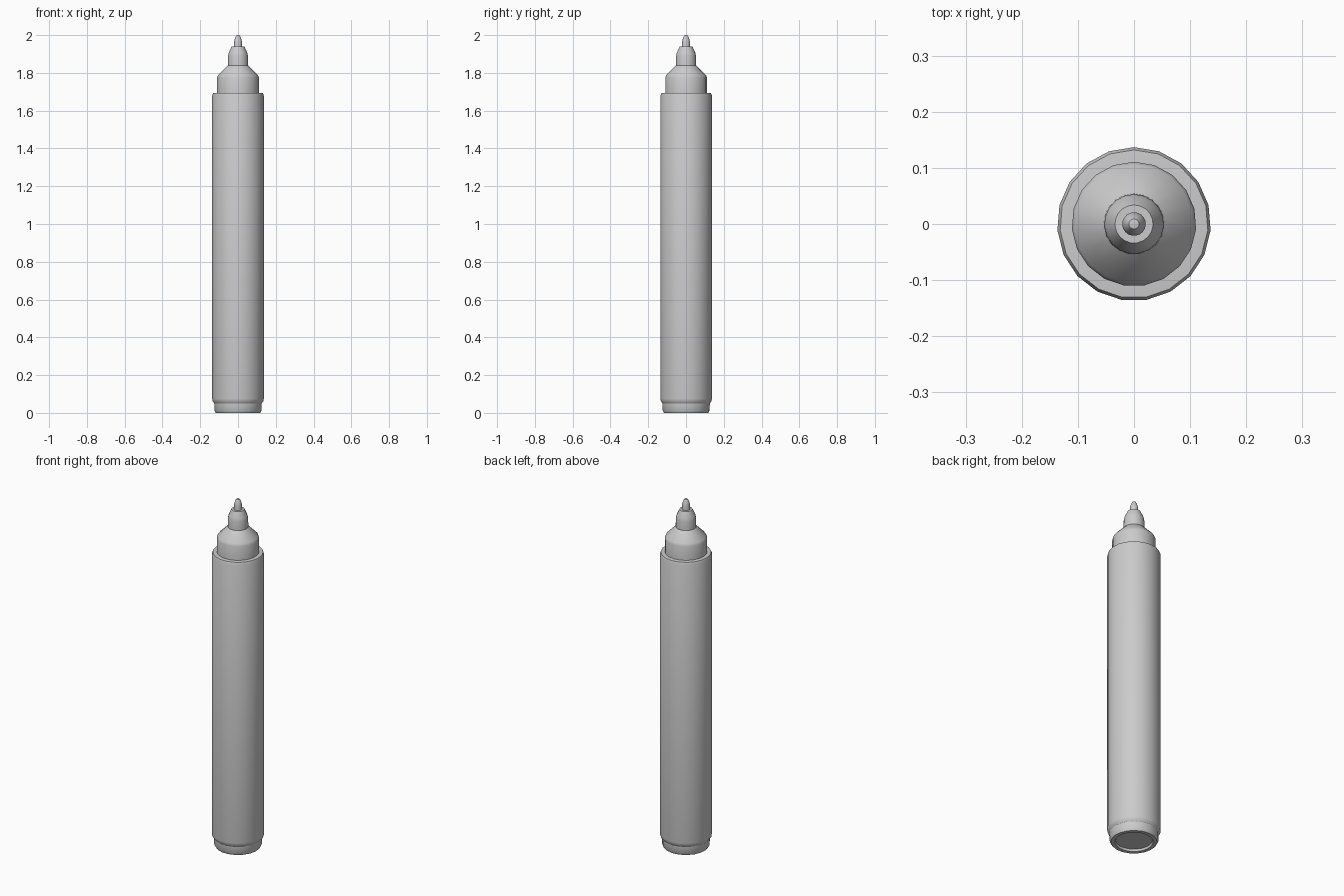
import bpy, math

if "Cube" in bpy.data.objects:
    bpy.data.objects.remove(bpy.data.objects["Cube"])

SIDES = 19

def lathe(name, profile):
    """Revolve (radius, z) points around z; radius 0 makes a pole."""
    verts, faces, rings = [], [], []
    for r, z in profile:
        start = len(verts)
        if r == 0:
            verts.append((0, 0, z))
            rings.append([start] * SIDES)
        else:
            for i in range(SIDES):
                a = math.pi / 2 + 2 * math.pi * i / SIDES
                verts.append((r * math.cos(a), r * math.sin(a), z))
            rings.append(list(range(start, start + SIDES)))
    for lo, hi in zip(rings, rings[1:]):
        for i in range(SIDES):
            j = (i + 1) % SIDES
            faces.append(tuple(dict.fromkeys((lo[i], lo[j], hi[j], hi[i]))))
    mesh = bpy.data.meshes.new(name)
    mesh.from_pydata(verts, [], faces)
    obj = bpy.data.objects.new(name, mesh)
    bpy.context.collection.objects.link(obj)
    bpy.ops.object.select_all(action='DESELECT')
    obj.select_set(True)
    bpy.context.view_layer.objects.active = obj
    bpy.ops.object.shade_smooth_by_angle(angle=math.radians(35))
    return obj

# Barrel with recessed end plug and rounded top rim
lathe("barrel", [(0, 0.012), (0.094, 0.012), (0.098, 0.0), (0.118, 0.0),
                 (0.125, 0.012), (0.126, 0.05), (0.135, 0.062), (0.137, 0.075),
                 (0.137, 1.68), (0.132, 1.693), (0.109, 1.695), (0, 1.695)])

# Stepped collar and nib holder
lathe("nib_holder", [(0, 1.68), (0.111, 1.68), (0.111, 1.775), (0.106, 1.788),
                     (0.054, 1.84), (0.053, 1.89), (0.049, 1.907),
                     (0.034, 1.94), (0, 1.94)])

# Writing tip
lathe("nib", [(0, 1.92), (0.021, 1.92), (0.021, 1.965), (0.016, 1.985),
              (0.009, 1.998), (0, 2.0)])
